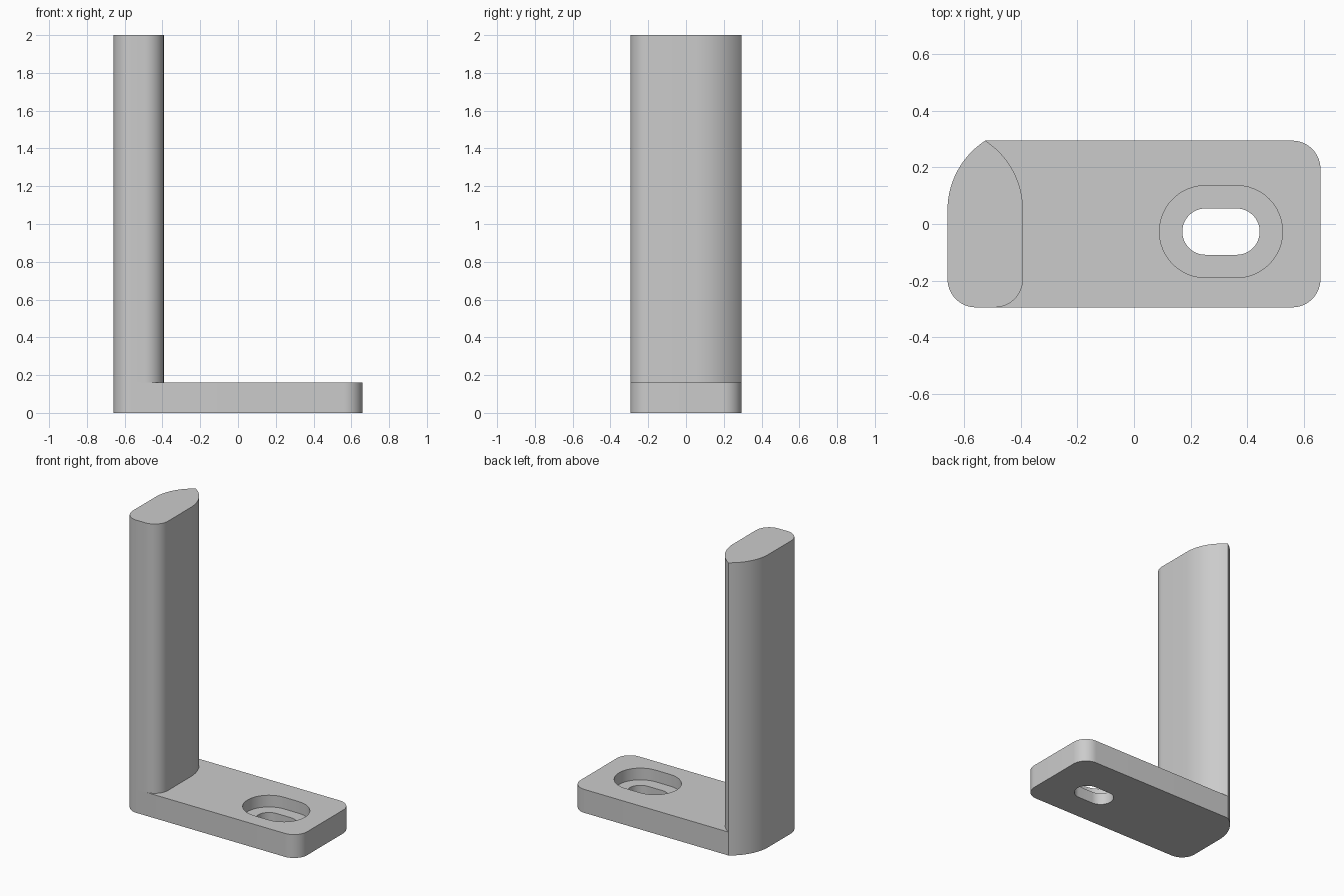
import bpy, bmesh
from math import cos, sin, radians, degrees, asin

cube = bpy.data.objects.get("Cube")
if cube:
    bpy.data.objects.remove(cube, do_unlink=True)

grey = bpy.data.materials.new("light grey")
grey.use_nodes = True
grey.diffuse_color = (0.6, 0.6, 0.6, 1)
grey.node_tree.nodes["Principled BSDF"].inputs["Base Color"].default_value = (0.6, 0.6, 0.6, 1)

# Main dimensions
X, Y = 0.66, 0.295          # half length and half depth
THICK, HEIGHT = 0.16, 2.0
CORNER = 0.1                # rounded corner radius
POST_W = 0.267
TIP_Y0 = 0.05               # where the pointed end starts to curve
half, rise = POST_W / 2, Y - TIP_Y0
TIP_R = (half ** 2 + rise ** 2) / POST_W
TIP_A = degrees(asin(rise / TIP_R))


def arc(cx, cy, r, a0, a1, n=14):
    steps = [radians(a0 + (a1 - a0) * i / n) for i in range(n + 1)]
    return [(cx + r * cos(a), cy + r * sin(a)) for a in steps]


def prism(name, outline, z0, z1):
    bm = bmesh.new()
    face = bm.faces.new([bm.verts.new((x, y, z0)) for x, y in outline])
    top = bmesh.ops.extrude_face_region(bm, geom=[face], use_keep_orig=True)
    verts = [v for v in top["geom"] if isinstance(v, bmesh.types.BMVert)]
    bmesh.ops.translate(bm, verts=verts, vec=(0, 0, z1 - z0))
    bmesh.ops.recalc_face_normals(bm, faces=bm.faces)
    mesh = bpy.data.meshes.new(name)
    bm.to_mesh(mesh)
    bm.free()
    mesh.materials.append(grey)
    obj = bpy.data.objects.new(name, mesh)
    bpy.context.collection.objects.link(obj)
    return obj


def activate(obj):
    bpy.ops.object.select_all(action='DESELECT')
    obj.select_set(True)
    bpy.context.view_layer.objects.active = obj


def cut_slot(body, r, z0, z1, cx=0.308, cy=-0.027, straight=0.055):
    outline = arc(cx + straight, cy, r, -90, 90, 24) + arc(cx - straight, cy, r, 90, 270, 24)
    cutter = prism("slot_cutter", outline, z0, z1)
    cutter.hide_render = True
    mod = body.modifiers.new("slot", 'BOOLEAN')
    mod.operation, mod.solver, mod.object = 'DIFFERENCE', 'EXACT', cutter
    activate(body)
    bpy.ops.object.modifier_apply(modifier=mod.name)
    bpy.data.objects.remove(cutter, do_unlink=True)


# Outer side shared by the post and the foot: curved back, straight, rounded front
outer_side = (arc(-X + TIP_R, TIP_Y0, TIP_R, 180 - TIP_A, 180)
              + arc(-X + CORNER, -Y + CORNER, CORNER, 180, 270))

# Foot plate with rounded far corners and a counterbored slot
foot = prism("foot_plate", outer_side
             + arc(X - CORNER, -Y + CORNER, CORNER, 270, 360)
             + arc(X - CORNER, Y - CORNER, CORNER, 0, 90), 0, THICK)
cut_slot(foot, 0.163, THICK / 2, THICK + 0.1)
cut_slot(foot, 0.082, -0.1, THICK)

# Upright post with a pointed back edge
inner = -X + POST_W
post = prism("upright_post", outer_side
             + arc(inner - CORNER, -Y + CORNER, CORNER, 270, 360)
             + arc(inner - TIP_R, TIP_Y0, TIP_R, 0, TIP_A)[:-1], THICK, HEIGHT)

for part in (foot, post):
    activate(part)
    bpy.ops.object.shade_smooth_by_angle(angle=radians(30))
